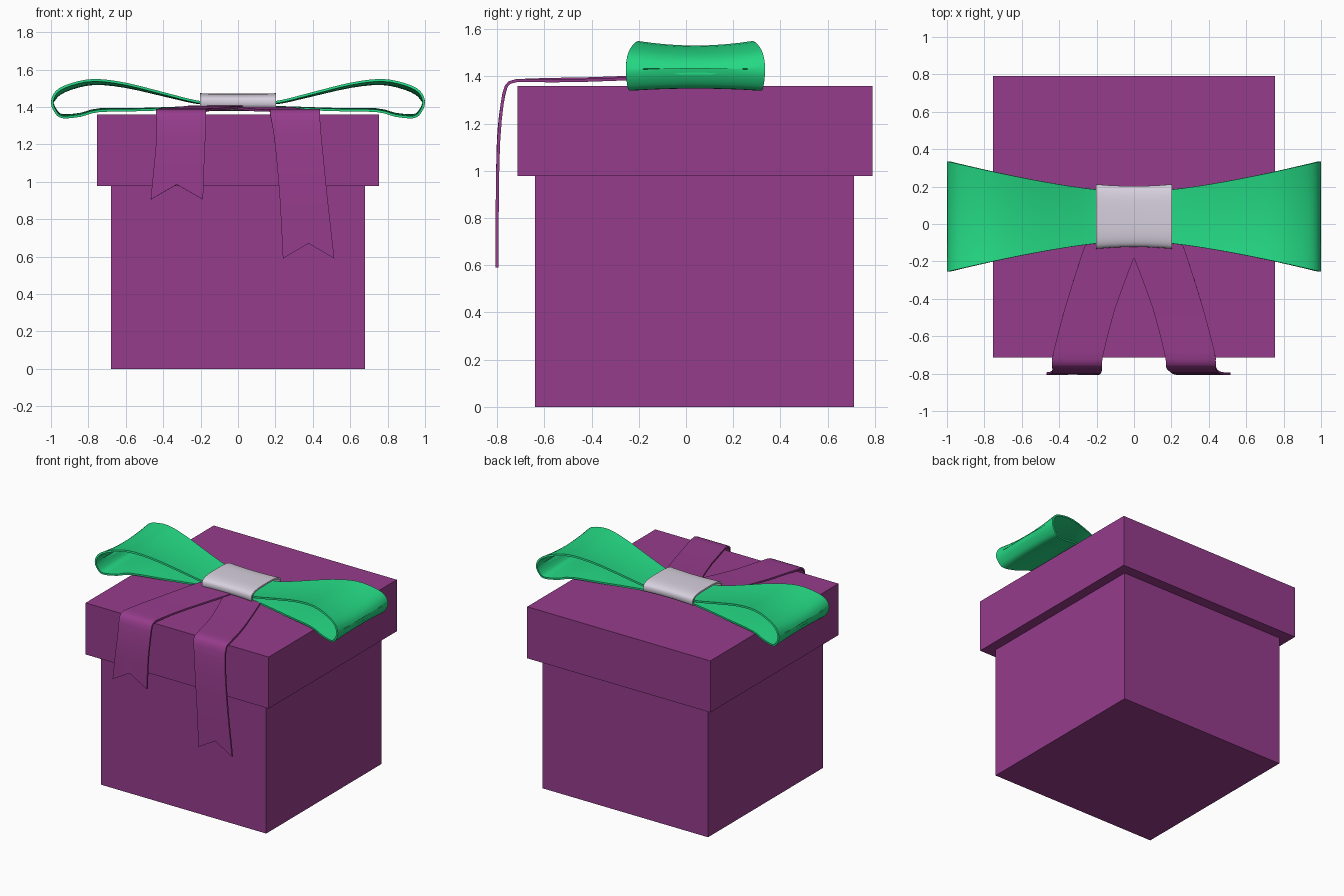
import bpy, math
from mathutils import Vector

if "Cube" in bpy.data.objects:
    bpy.data.objects.remove(bpy.data.objects["Cube"])


def material(name, rgb):
    m = bpy.data.materials.new(name)
    m.use_nodes = True
    m.diffuse_color = (*rgb, 1)
    m.node_tree.nodes["Principled BSDF"].inputs["Base Color"].default_value = (*rgb, 1)
    return m


purple = material("purple", (0.305, 0.045, 0.262))
green = material("green", (0.018, 0.69, 0.23))
silver = material("silver", (0.68, 0.63, 0.73))


def box(name, x, y0, y1, z0, z1):
    bpy.ops.mesh.primitive_cube_add(size=1, location=(0, (y0 + y1) / 2, (z0 + z1) / 2))
    ob = bpy.context.object
    ob.name = name
    ob.dimensions = (2 * x, y1 - y0, z1 - z0)
    bpy.ops.object.transform_apply(location=False, rotation=False, scale=True)
    ob.data.materials.append(purple)


def strip(name, rows, mat, thickness, closed=False):
    """Skin a list of equally long point rows and give the sheet thickness."""
    n, k = len(rows), len(rows[0])
    verts = [p for row in rows for p in row]
    faces = []
    for i in range(n if closed else n - 1):
        a, b = i * k, (i + 1) % n * k
        faces += [(a + j, a + j + 1, b + j + 1, b + j) for j in range(k - 1)]
    me = bpy.data.meshes.new(name)
    me.from_pydata(verts, [], faces)
    me.materials.append(mat)
    ob = bpy.data.objects.new(name, me)
    bpy.context.collection.objects.link(ob)
    bpy.ops.object.select_all(action='DESELECT')
    ob.select_set(True)
    bpy.context.view_layer.objects.active = ob
    sol = ob.modifiers.new("thickness", 'SOLIDIFY')
    sol.thickness = thickness
    sol.offset = -1
    bpy.ops.object.modifier_apply(modifier=sol.name)
    bpy.ops.object.shade_smooth_by_angle(angle=math.radians(40))
    return ob


def smooth_path(points, steps=3):
    """Catmull-Rom curve through the points."""
    pts = [Vector(p) for p in points]
    pts = [2 * pts[0] - pts[1]] + pts + [2 * pts[-1] - pts[-2]]
    out = []
    for a, b, c, d in zip(pts, pts[1:], pts[2:], pts[3:]):
        for s in range(steps):
            t = s / steps
            out.append(0.5 * (2 * b + (c - a) * t + (2 * a - 5 * b + 4 * c - d) * t * t
                              + (3 * b - a - 3 * c + d) * t ** 3))
    return out + [pts[-2]]


# Box and lid
box("box_body", 0.68, -0.64, 0.712, 0, 0.98)
box("box_lid", 0.753, -0.715, 0.79, 0.977, 1.36)

# Bow loops: a side outline that widens towards the tip and flares at its edges
MID = 0.04
outline = [(0.1, 1.425), (0.22, 1.435), (0.4, 1.48), (0.6, 1.53), (0.77, 1.55), (0.9, 1.525),
           (0.975, 1.485), (1, 1.425), (0.98, 1.37), (0.94, 1.34), (0.84, 1.348),
           (0.74, 1.373), (0.5, 1.378), (0.22, 1.39), (0.1, 1.39)]
for side, label in ((1, "left"), (-1, "right")):
    rows = []
    for x, z in smooth_path(outline):
        half = 0.14 + 0.155 * max(0, x - 0.15) ** 1.3 / 0.85 ** 1.3
        dip = (-0.025 if z > 1.425 else 0.01) * min(1, x)
        vs = [-1 + i / 4 for i in range(9)]
        rows.append([(side * min(x, 1), MID + half * v, z + dip * (1 - v * v)) for v in vs])
    if side > 0:
        rows = [r[::-1] for r in rows]
    strip("bow_loop_" + label, rows, green, 0.013)

# Knot band wrapped round the middle, slightly flared at both ends
rows = []
for i in range(40):
    t = math.tau * i / 40
    c, s = math.cos(t), math.sin(t)
    y = math.copysign(abs(c) ** 0.6, c)
    z = math.copysign(abs(s) ** 0.7, s)
    row = []
    for j in range(7):
        u = j / 3 - 1
        f = 1 + 0.06 * u * u
        row.append((0.203 * u, MID + 0.163 * f * y, 1.425 + 0.046 * f * z))
    rows.append(row[::-1])
strip("bow_knot", rows, silver, 0.012, closed=True)

# Ribbon tails: each row is y, z, inner x, outer x; the last row is cut to a notch
over_lid = [(-0.08, 1.392, -0.04, 0.25), (-0.18, 1.389, 0, 0.285),
            (-0.45, 1.379, 0.1, 0.37), (-0.68, 1.377, 0.16, 0.43),
            (-0.73, 1.372, 0.17, 0.437), (-0.756, 1.355, 0.172, 0.438)]


def tail(name, side, hanging, notch, lift):
    rows = []
    for y, z, a, b in smooth_path(over_lid + hanging, 2):
        if y > -0.68:
            z += lift
        rows.append([(side * (a + (b - a) * q), y, z) for q in (0, 0.25, 0.5, 0.75, 1)])
    end = rows[-1]
    for j, w in ((1, 0.5), (2, 1), (3, 0.5)):
        end[j] = (end[j][0], end[j][1], end[j][2] + notch * w)
    if side > 0:
        rows = [r[::-1] for r in rows]
    strip(name, [r[::-1] for r in rows], purple, 0.013)


tail("ribbon_tail_left", 1,
     [(-0.773, 1.28, 0.187, 0.442), (-0.787, 1.13, 0.205, 0.457),
      (-0.793, 0.9, 0.224, 0.48), (-0.794, 0.59, 0.24, 0.515)], 0.08, -0.003)
tail("ribbon_tail_right", -1,
     [(-0.773, 1.28, 0.172, 0.435), (-0.785, 1.18, 0.177, 0.44),
      (-0.79, 1.08, 0.181, 0.45), (-0.793, 0.905, 0.187, 0.467)], 0.08, 0.003)
